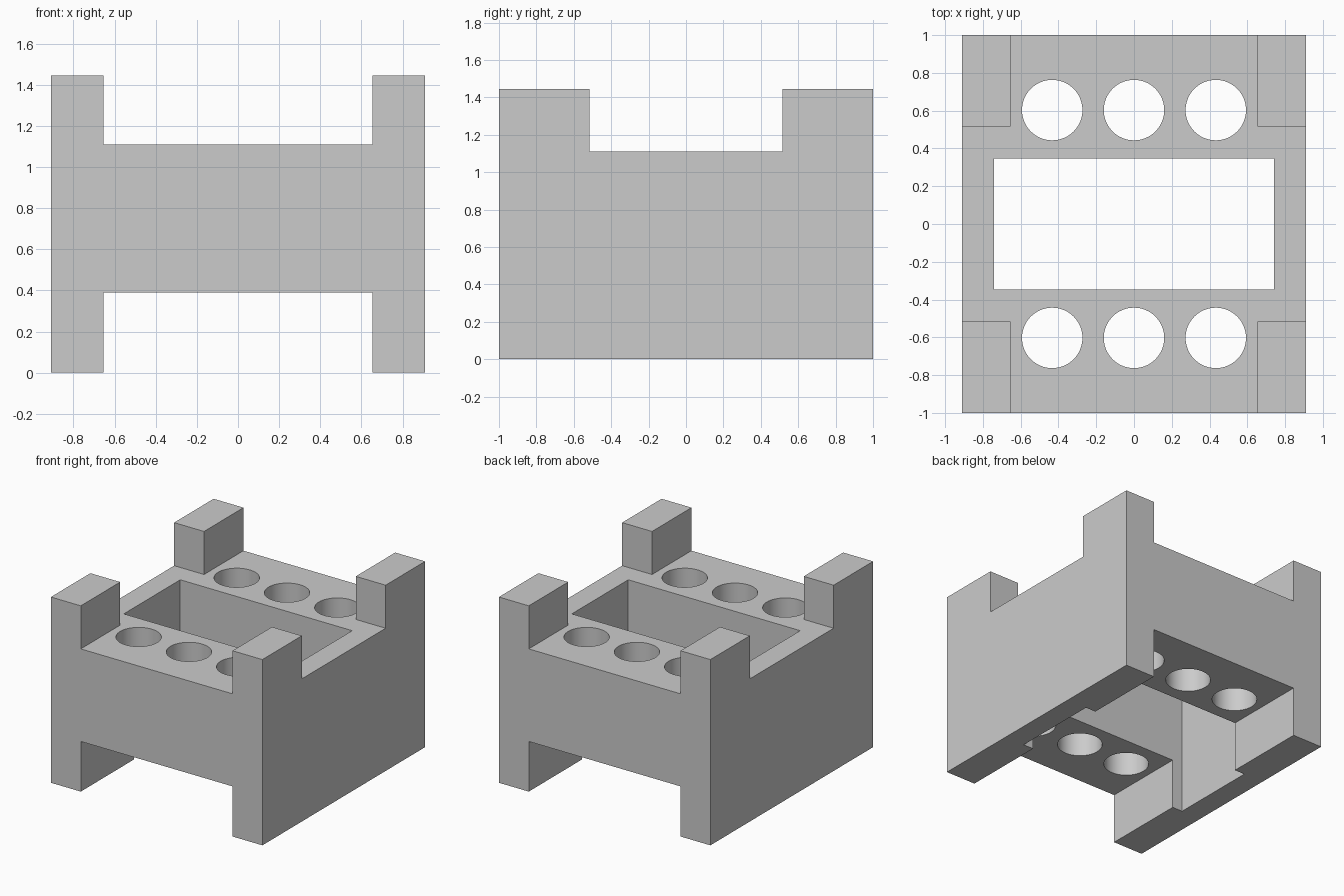
import bpy

if "Cube" in bpy.data.objects:
    bpy.data.objects.remove(bpy.data.objects["Cube"], do_unlink=True)

HALF_X, HALF_Y, HEIGHT = 0.91, 1.0, 1.445
DECK, CHANNEL = 1.11, 0.39      # deck height, underside channel height
POST_X, POST_Y = 0.653, 0.515   # inner faces of the corner posts
OVER = 0.3                      # how far cutters overshoot the block


def box(name, low, high):
    """Box between two opposite corners."""
    bpy.ops.mesh.primitive_cube_add(size=1)
    obj = bpy.context.object
    obj.name = name
    obj.location = [(a + b) / 2 for a, b in zip(low, high)]
    obj.scale = [b - a for a, b in zip(low, high)]
    bpy.ops.object.transform_apply(location=True, scale=True)
    return obj


grey = bpy.data.materials.new("plain grey")
grey.use_nodes = True
grey.diffuse_color = (0.6, 0.6, 0.6, 1)
grey.node_tree.nodes["Principled BSDF"].inputs["Base Color"].default_value = grey.diffuse_color

# Solid block that everything is cut from
holder = box("holder_body", (-HALF_X, -HALF_Y, 0), (HALF_X, HALF_Y, HEIGHT))
holder.data.materials.append(grey)

wide_x, wide_y, top = HALF_X + OVER, HALF_Y + OVER, HEIGHT + OVER
cutters = [
    # Crossing notches leave four corner posts
    box("lengthwise_notch", (-POST_X, -wide_y, DECK), (POST_X, wide_y, top)),
    box("crosswise_notch", (-wide_x, -POST_Y, DECK), (wide_x, POST_Y, top)),
    # Underside channel leaves two long side feet
    box("underside_channel", (-POST_X, -wide_y, -OVER), (POST_X, wide_y, CHANNEL)),
    # Rectangular well through the middle
    box("centre_well", (-0.74, -0.347, -OVER), (0.74, 0.347, top)),
]

# Two rows of three round holes
for y in (-0.603, 0.603):
    for x in (-0.433, 0, 0.433):
        bpy.ops.mesh.primitive_cylinder_add(vertices=64, radius=0.16, depth=2,
                                            location=(x, y, DECK / 2))
        bpy.context.object.name = "round_hole"
        cutters.append(bpy.context.object)

# Cut each shape out, then discard its cutter
for cutter in cutters:
    cutter.hide_render = True
    bpy.ops.object.select_all(action='DESELECT')
    holder.select_set(True)
    bpy.context.view_layer.objects.active = holder
    cut = holder.modifiers.new("cut", 'BOOLEAN')
    cut.operation = 'DIFFERENCE'
    cut.solver = 'EXACT'
    cut.object = cutter
    bpy.ops.object.modifier_apply(modifier=cut.name)
    bpy.data.objects.remove(cutter, do_unlink=True)

bpy.ops.object.shade_smooth_by_angle()
